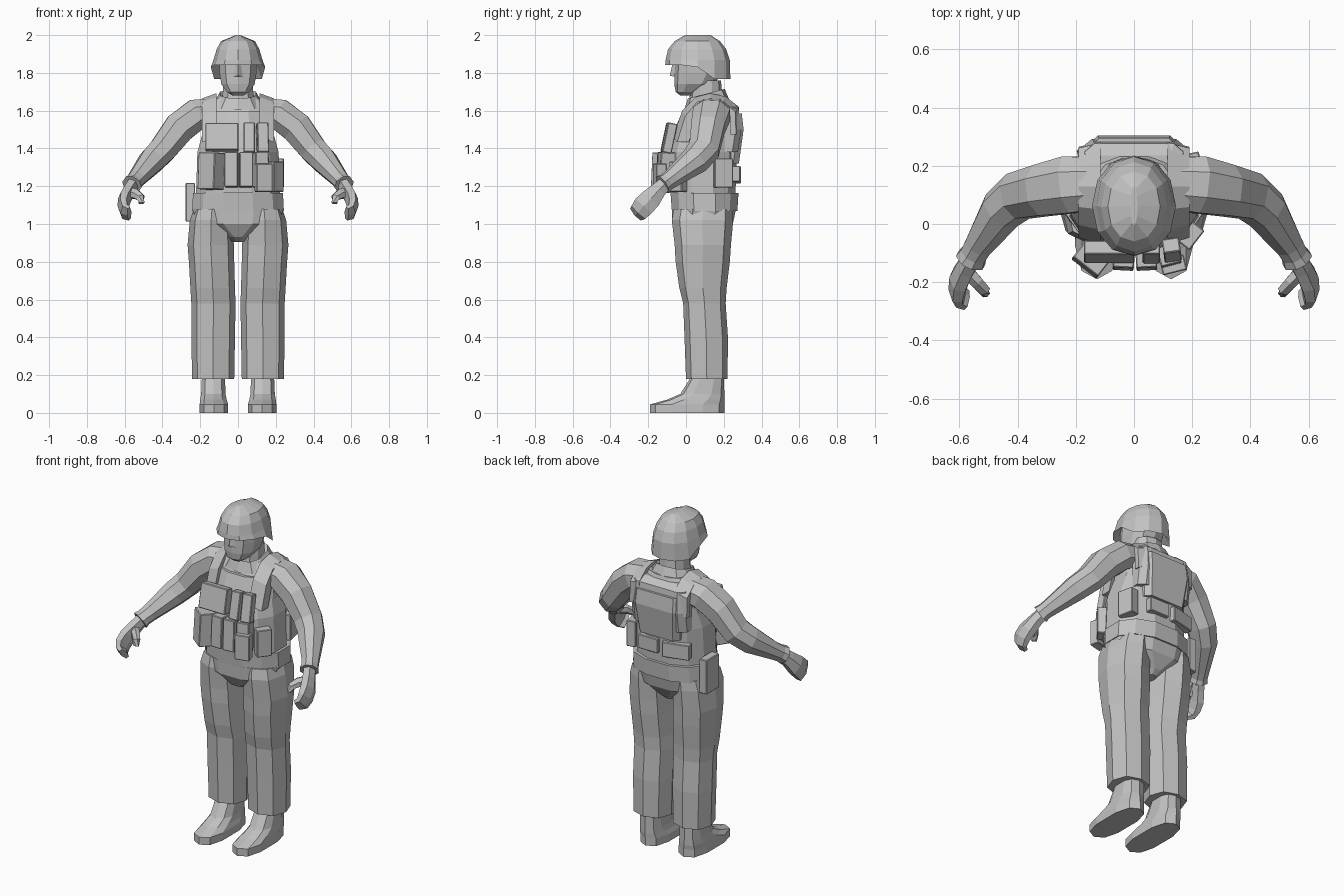
import bpy, bmesh, math
from mathutils import Vector, Matrix

grey = bpy.data.materials.new("plain grey")
grey.diffuse_color = (0.54, 0.54, 0.54, 1)


def finish(name, bm, mirror=False):
    bmesh.ops.recalc_face_normals(bm, faces=bm.faces)
    me = bpy.data.meshes.new(name)
    bm.to_mesh(me)
    bm.free()
    me.materials.append(grey)
    ob = bpy.data.objects.new(name, me)
    bpy.context.collection.objects.link(ob)
    if mirror:
        ob.modifiers.new("Mirror", 'MIRROR').use_mirror_merge = False
    return ob


def loft(name, rings, mirror=False):
    """Skin a list of point rings and cap both ends."""
    bm = bmesh.new()
    vs = [[bm.verts.new(p) for p in r] for r in rings]
    n = len(vs[0])
    for a, b in zip(vs, vs[1:]):
        for i in range(n):
            bm.faces.new((a[i], a[(i + 1) % n], b[(i + 1) % n], b[i]))
    bm.faces.new(vs[0][::-1])
    bm.faces.new(vs[-1])
    return finish(name, bm, mirror)


def unit(n, p, phase):
    """Squarish unit ring that just fills -1..1."""
    pts = []
    for i in range(n):
        a = 2 * math.pi * (i + phase) / n
        c, s = math.cos(a), math.sin(a)
        pts.append((math.copysign(abs(c) ** p, c), math.copysign(abs(s) ** p, s)))
    m = max(abs(u) for u, v in pts)
    k = max(abs(v) for u, v in pts)
    return [(u / m, v / k) for u, v in pts]


def stack(name, levels, n=12, p=0.85, phase=0.5, mirror=False):
    """Loft upright; each level is (z, x0, x1, y0, y1)."""
    rings = [[Vector(((x0 + x1) / 2 + u * (x1 - x0) / 2, (y0 + y1) / 2 + v * (y1 - y0) / 2, z))
              for u, v in unit(n, p, phase)] for z, x0, x1, y0, y1 in levels]
    return loft(name, rings, mirror)


def centred(name, levels, **kw):
    return stack(name, [(z, -h, h, a, b) for z, h, a, b in levels], **kw)


def tube(name, path, side, n=8, p=0.9, mirror=True):
    """Limb along a path; each step is (x, y, z, r_along_side, r_across)."""
    cs = [Vector(q[:3]) for q in path]
    rings = []
    for i, q in enumerate(path):
        t = (cs[min(i + 1, len(cs) - 1)] - cs[max(i - 1, 0)]).normalized()
        s = Vector(side)
        s = (s - t * s.dot(t)).normalized()
        w = t.cross(s)
        rings.append([cs[i] + s * u * q[3] + w * v * q[4] for u, v in unit(n, p, 0.5)])
    return loft(name, rings, mirror)


def box(name, c, size, turn=0, tilt=0, mirror=False):
    """Pouch with chamfered edges, turned about z and leaned about x."""
    bm = bmesh.new()
    bmesh.ops.create_cube(bm, size=1)
    bmesh.ops.scale(bm, vec=size, verts=bm.verts)
    bmesh.ops.bevel(bm, geom=bm.edges[:], offset=0.004, segments=1, affect='EDGES')
    m = Matrix.Translation(c) @ Matrix.Rotation(math.radians(turn), 4, 'Z') @ Matrix.Rotation(math.radians(tilt), 4, 'X')
    bmesh.ops.transform(bm, matrix=m, verts=bm.verts)
    return finish(name, bm, mirror)


# Helmet, with the rim dropping over the ears and nape
def helmet_ring(z, h, a, b, rim=False):
    pts = []
    for u, v in unit(12, 0.95, 0):
        y = (a + b) / 2 + v * (b - a) / 2
        drop = 0.075 * min(1, max(0, (y - 0.05) / 0.08)) if rim else 0
        pts.append(Vector((u * h, y, z - drop)))
    return pts


loft("helmet", [helmet_ring(1.87, 0.10, -0.06, 0.19),
                helmet_ring(1.842, 0.144, -0.11, 0.235, True),
                helmet_ring(1.868, 0.13, -0.108, 0.232),
                helmet_ring(1.925, 0.113, -0.095, 0.213),
                helmet_ring(1.968, 0.09, -0.06, 0.18),
                helmet_ring(2.0, 0.012, -0.005, 0.13)])

# Head and neck
centred("head", [(1.68, 0.03, -0.03, 0.03), (1.70, 0.06, -0.055, 0.07), (1.74, 0.088, -0.062, 0.15),
                 (1.80, 0.098, -0.062, 0.19), (1.88, 0.10, -0.06, 0.19)], n=10, p=0.85)
loft("nose", [[Vector((-0.026, -0.06, 1.78)), Vector((0.026, -0.06, 1.78)), Vector((0, -0.086, 1.785))],
              [Vector((-0.015, -0.058, 1.845)), Vector((0.015, -0.058, 1.845)), Vector((0, -0.072, 1.845))]])
centred("neck", [(1.60, 0.085, 0.01, 0.2), (1.76, 0.078, 0.03, 0.185)], n=10)


# Collar, higher at the back
def collar_ring(h, a, b, z):
    return [Vector((u * h, (a + b) / 2 + v * (b - a) / 2, z + 0.025 * v)) for u, v in unit(10, 0.8, 0.5)]


loft("collar", [collar_ring(0.13, -0.01, 0.23, 1.63), collar_ring(0.095, 0.01, 0.205, 1.69),
                collar_ring(0.08, 0.02, 0.19, 1.68)])

# Shirt body and belt
centred("shirt", [(1.10, 0.22, -0.07, 0.255), (1.30, 0.20, -0.07, 0.24), (1.50, 0.19, -0.035, 0.26),
                  (1.60, 0.185, 0.0, 0.25), (1.665, 0.13, 0.035, 0.225)])
centred("belt", [(1.07, 0.243, -0.075, 0.272), (1.165, 0.238, -0.082, 0.278)])

# Vest shell tapering to the chest, back yoke, plate and sloping shoulder straps
centred("vest", [(1.165, 0.222, -0.092, 0.262), (1.38, 0.215, -0.09, 0.27), (1.50, 0.182, -0.06, 0.285),
                 (1.595, 0.17, -0.02, 0.27)])


def plate(name, levels):
    return loft(name, [[Vector((s * w, y, z)) for s, y in ((-1, 0.2), (1, 0.2), (1, d - 0.03), (0.8, d), (-0.8, d), (-1, d - 0.03))]
                       for z, w, d in levels])


plate("back_yoke", [(1.38, 0.18, 0.275), (1.5, 0.18, 0.293), (1.62, 0.17, 0.277), (1.645, 0.155, 0.235)])
plate("back_plate", [(1.32, 0.135, 0.28), (1.5, 0.155, 0.305), (1.585, 0.15, 0.295)])

strap = [(-0.07, 1.46), (-0.02, 1.60), (0.05, 1.672), (0.13, 1.692), (0.21, 1.675), (0.28, 1.62), (0.285, 1.5),
         (0.25, 1.5), (0.25, 1.6), (0.13, 1.63), (0.05, 1.60), (0.0, 1.46)]
loft("vest_strap", [[Vector((0.115, y, z)) for y, z in strap],
                    [Vector((0.19, 0.12 + (y - 0.12) * 0.88, z - 0.027)) for y, z in strap]], True)

# Chest and waist pouches
box("map_pouch", (-0.085, -0.095, 1.46), (0.175, 0.05, 0.145), 0, -12)
for i, x in enumerate((0.06, 0.13)):
    box(f"radio_pouch_{i}", (x, -0.095 + 0.006 * i, 1.455), (0.06, 0.05, 0.16), 8 * i, -12)
for i, (x, turn) in enumerate(((-0.035, -3), (0.042, 3), (0.12, 14))):
    box(f"magazine_pouch_{i}", (x, -0.115 + 0.01 * (i == 2), 1.287), (0.072, 0.08, 0.185), turn, -3)
box("large_pouch", (-0.142, -0.115, 1.28), (0.11, 0.09, 0.195), -38, -3)
box("front_side_pouch", (0.135, -0.14, 1.245), (0.085, 0.055, 0.15), 14)
box("side_flap_pouch", (0.195, -0.04, 1.25), (0.085, 0.055, 0.16), 52)
box("hip_pouch", (0.206, 0.195, 1.27), (0.055, 0.1, 0.155), 12)
box("back_pouch_a", (0.055, 0.266, 1.265), (0.13, 0.04, 0.085))
box("back_pouch_b", (-0.115, 0.252, 1.26), (0.16, 0.045, 0.09), 14)
box("holster", (-0.252, 0.14, 1.115), (0.05, 0.12, 0.205))

# Trousers
centred("trouser_seat", [(0.905, 0.035, 0.02, 0.17), (0.93, 0.06, -0.03, 0.20), (1.0, 0.22, -0.072, 0.248),
                         (1.08, 0.24, -0.075, 0.265)], p=0.8)
stack("trouser_leg", [(0.18, 0.02, 0.243, 0.0, 0.22), (0.40, 0.016, 0.247, -0.008, 0.222), (0.58, 0.013, 0.247, -0.015, 0.21),
                      (0.66, 0.016, 0.252, -0.035, 0.215), (0.80, 0.02, 0.26, -0.055, 0.232), (0.89, 0.022, 0.267, -0.06, 0.238),
                      (1.02, 0.03, 0.255, -0.075, 0.25), (1.08, 0.04, 0.235, -0.065, 0.25)], n=8, p=0.85, phase=0, mirror=True)

# Boots
stack("boot", [(0, 0.052, 0.203, -0.19, 0.205), (0.045, 0.052, 0.203, -0.19, 0.205), (0.07, 0.06, 0.2, -0.1, 0.205),
               (0.10, 0.066, 0.195, -0.03, 0.203), (0.22, 0.07, 0.19, 0.045, 0.2)], n=10, p=0.75, mirror=True)

# Sleeves with flared cuffs
tube("sleeve", [(0.15, 0.14, 1.59, 0.09, 0.075), (0.22, 0.135, 1.58, 0.098, 0.082), (0.31, 0.116, 1.51, 0.088, 0.083),
                (0.40, 0.095, 1.392, 0.08, 0.072), (0.455, 0.047, 1.336, 0.072, 0.068),
                (0.535, -0.075, 1.242, 0.046, 0.047), (0.552, -0.105, 1.222, 0.044, 0.044),
                (0.562, -0.125, 1.208, 0.05, 0.05)], (0, 1, 0))

# Hands: flat mitten of fingers curling inward, and a thumb
tube("hand", [(0.555, -0.11, 1.215, 0.036, 0.034), (0.578, -0.15, 1.175, 0.042, 0.036), (0.6, -0.19, 1.13, 0.055, 0.036),
              (0.607, -0.225, 1.095, 0.057, 0.031), (0.6, -0.247, 1.066, 0.05, 0.025),
              (0.575, -0.262, 1.055, 0.042, 0.018)], (0, -0.7, 0.7), n=6)
tube("thumb", [(0.575, -0.165, 1.165, 0.028, 0.026), (0.54, -0.2, 1.158, 0.025, 0.023), (0.516, -0.228, 1.14, 0.021, 0.02),
               (0.51, -0.24, 1.11, 0.014, 0.013)], (0, 0.5, 1), n=6)
